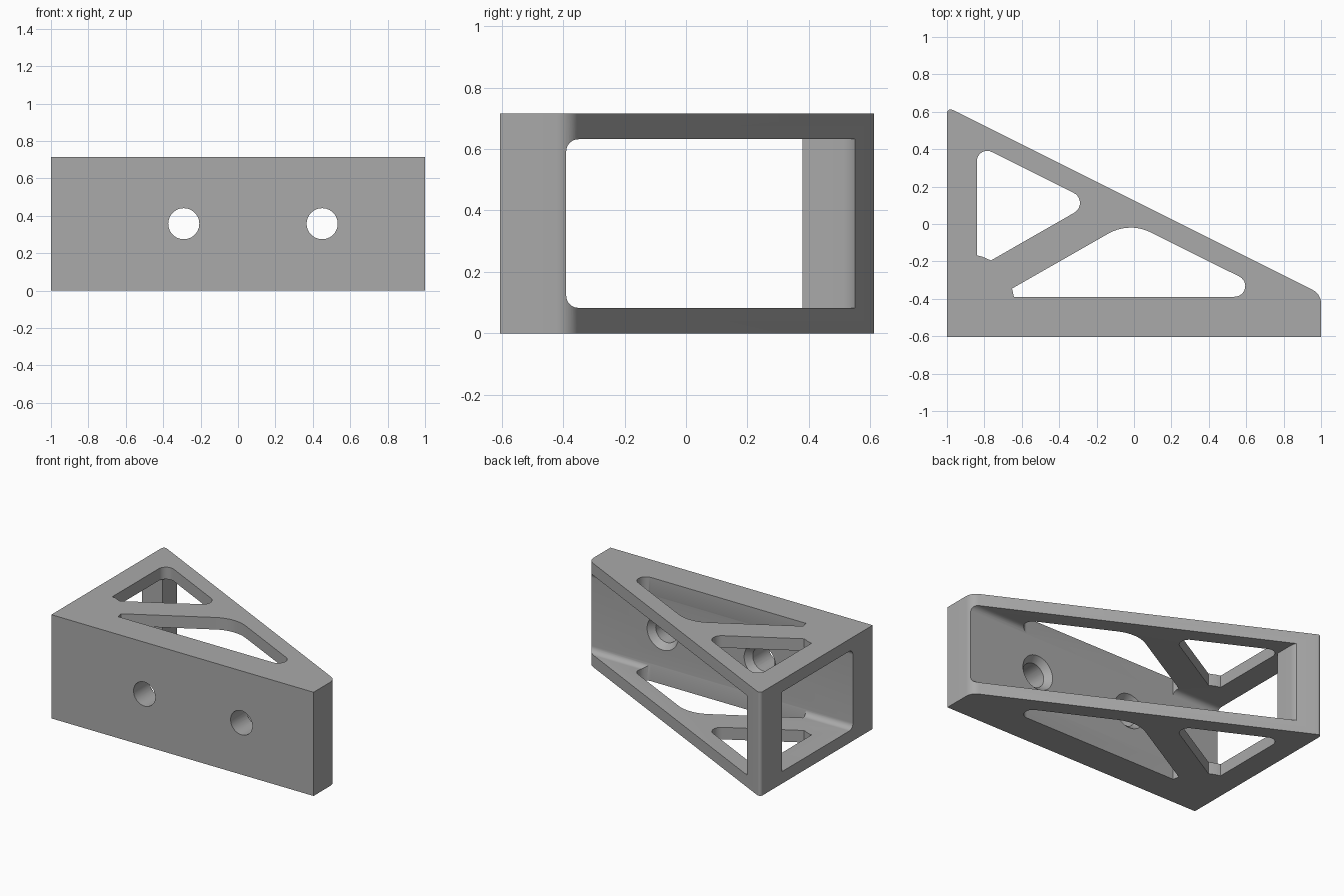
import bpy, bmesh, math
from mathutils import Vector, Matrix

cube = bpy.data.objects.get("Cube")
if cube:
    bpy.data.objects.remove(cube, do_unlink=True)

H = 0.715      # overall height
WALL = 0.083   # top and bottom wall thickness
INNER = -0.39  # inner face of the mounting plate

grey = bpy.data.materials.new("plain_grey")
grey.use_nodes = True
COLOUR = (0.4, 0.4, 0.4, 1)
grey.diffuse_color = COLOUR
grey.node_tree.nodes["Principled BSDF"].inputs["Base Color"].default_value = COLOUR


def rounded(corners, steps=10):
    """Outline from (x, y, radius) corners, with arcs where radius > 0."""
    out = []
    n = len(corners)
    for i, (x, y, r) in enumerate(corners):
        p = Vector((x, y))
        if r == 0:
            out.append(p)
            continue
        a = (Vector(corners[i - 1][:2]) - p).normalized()
        b = (Vector(corners[(i + 1) % n][:2]) - p).normalized()
        half = a.angle(b) / 2
        c = p + (a + b).normalized() * r / math.sin(half)
        start = p + a * r / math.tan(half) - c
        end = p + b * r / math.tan(half) - c
        sweep = math.atan2(start.x * end.y - start.y * end.x, start.dot(end))
        for k in range(steps + 1):
            out.append(c + Matrix.Rotation(sweep * k / steps, 2) @ start)
    return out


def finish(name, bm):
    bmesh.ops.recalc_face_normals(bm, faces=bm.faces)
    mesh = bpy.data.meshes.new(name)
    bm.to_mesh(mesh)
    bm.free()
    mesh.materials.append(grey)
    ob = bpy.data.objects.new(name, mesh)
    bpy.context.collection.objects.link(ob)
    return ob


def prism(name, corners, lo, hi, axis="z"):
    """Extrude an outline along z, or a (y, z) outline along x."""
    bm = bmesh.new()
    place = (lambda p: (p.x, p.y, lo)) if axis == "z" else (lambda p: (lo, p.x, p.y))
    face = bm.faces.new([bm.verts.new(place(p)) for p in rounded(corners)])
    grown = bmesh.ops.extrude_face_region(bm, geom=[face])["geom"]
    step = Vector((0, 0, hi - lo)) if axis == "z" else Vector((hi - lo, 0, 0))
    bmesh.ops.translate(bm, vec=step, verts=[v for v in grown if isinstance(v, bmesh.types.BMVert)])
    return finish(name, bm)


def cone(name, x, y0, r0, y1, r1):
    """Round cutter running along y through the plate."""
    bm = bmesh.new()
    bmesh.ops.create_cone(bm, cap_ends=True, segments=48, radius1=r0, radius2=r1, depth=y1 - y0,
                          matrix=Matrix.Translation((x, (y0 + y1) / 2, H / 2))
                          @ Matrix.Rotation(-math.pi / 2, 4, "X"))
    return finish(name, bm)


def cut(target, cutter):
    mod = target.modifiers.new(cutter.name, "BOOLEAN")
    mod.operation = "DIFFERENCE"
    mod.solver = "EXACT"
    mod.object = cutter
    bpy.context.view_layer.objects.active = target
    bpy.ops.object.modifier_apply(modifier=mod.name)
    bpy.data.objects.remove(cutter, do_unlink=True)


# Triangular body with rounded tips
bracket = prism("bracket_body", [(-1, -0.605, 0), (1, -0.605, 0), (1, -0.375, 0.08), (-1, 0.625, 0.02)], 0, H)

# Open cavity between the walls, filleted at the plate, keeping the rear post
cavity = prism("cavity_cutter", [(INNER, WALL, 0.04), (1, WALL, 0), (1, H - WALL, 0), (INNER, H - WALL, 0.04)],
               -1.1, 1.1, "x")
post = prism("post_keep", [(-1.3, 0.38, 0), (-0.84, 0.38, 0), (-0.84, 0.56, 0.08), (-1.3, 0.79, 0)], -0.1, H + 0.1)
cut(cavity, post)
cut(bracket, cavity)

# Lightening holes through the top and bottom walls
cut(bracket, prism("side_window", [(-0.84, -0.168, 0), (-0.81, -0.175, 0), (-0.765, -0.195, 0),
                                   (-0.222, 0.116, 0.06), (-0.84, 0.425, 0.055)], -0.1, H + 0.1))
for lo, hi in ((-0.1, 0.2), (H - 0.2, H + 0.1)):
    cut(bracket, prism("long_window", [(-0.652, -0.345, 0), (-0.642, INNER + 0.001, 0),
                                       (0.78, INNER + 0.001, 0.057), (-0.025, 0.0125, 0.24)], lo, hi))

# Countersunk screw holes in the plate
for x in (-0.29, 0.45):
    cut(bracket, cone("screw_hole", x, -0.8, 0.083, -0.2, 0.083))
    cut(bracket, cone("countersink", x, INNER - 0.045, 0.08, INNER + 0.005, 0.124))

bpy.ops.object.select_all(action="DESELECT")
bracket.select_set(True)
bpy.context.view_layer.objects.active = bracket
bpy.ops.object.shade_smooth_by_angle(angle=math.radians(25))
